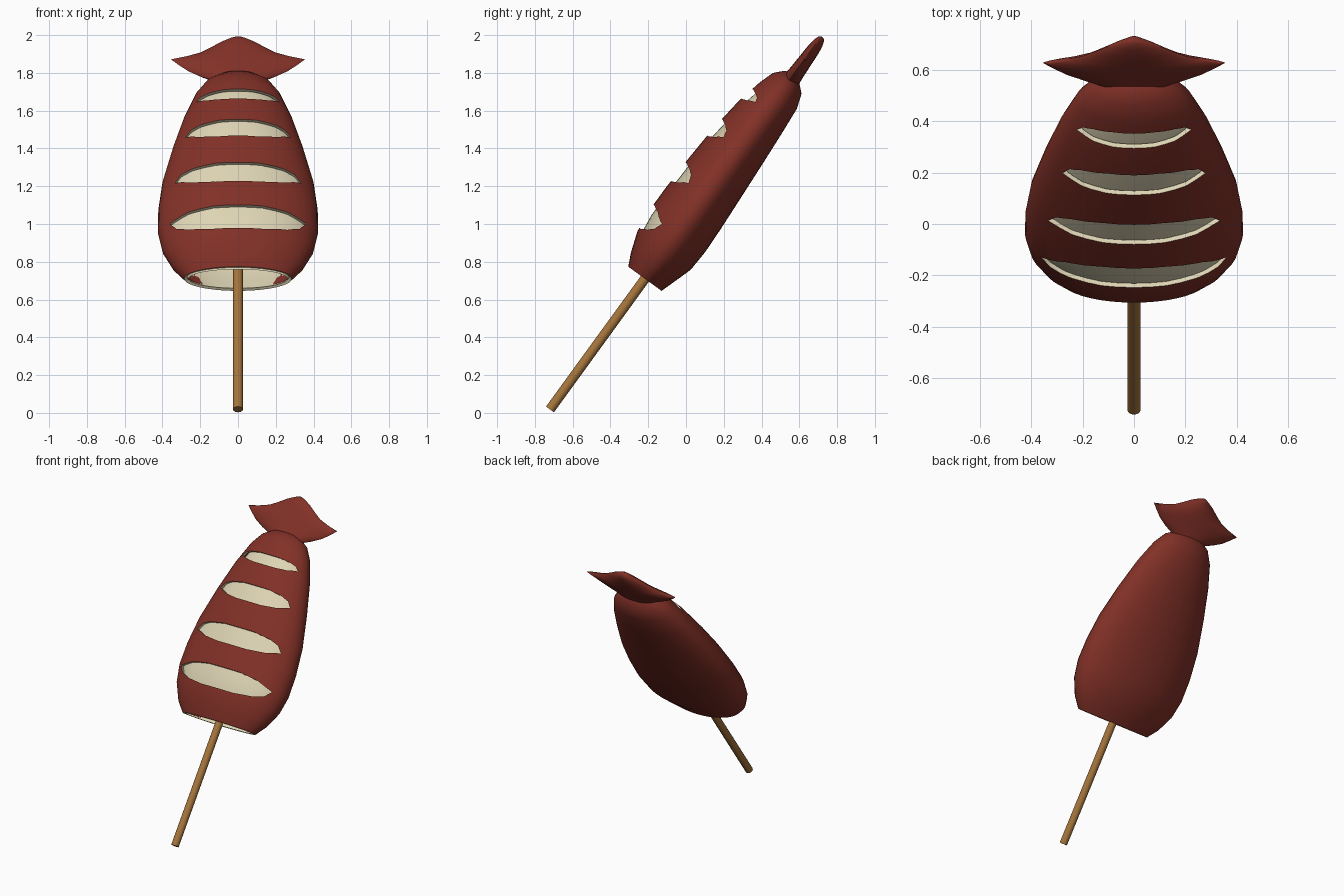
import bpy, math
from math import sin, cos, pi, copysign

if "Cube" in bpy.data.objects:
    bpy.data.objects.remove(bpy.data.objects["Cube"])

TILT = math.radians(-36)
ORIGIN = (0, -0.2175, 0.71)      # centre of the body opening


def material(name, rgb):
    m = bpy.data.materials.new(name)
    m.diffuse_color = (*rgb, 1)
    m.use_nodes = True
    m.node_tree.nodes["Principled BSDF"].inputs["Base Color"].default_value = m.diffuse_color
    return m


RED = material("glazed_red", (0.22, 0.03, 0.02))
CREAM = material("cream", (0.73, 0.66, 0.46))
WOOD = material("wood", (0.38, 0.18, 0.045))


def make(name, verts, faces, mats):
    """Mesh in tilted local space: z along the stick, -y out of the front."""
    me = bpy.data.meshes.new(name)
    me.from_pydata(verts, [], faces)
    for m in mats:
        me.materials.append(m)
    ob = bpy.data.objects.new(name, me)
    bpy.context.collection.objects.link(ob)
    ob.location = ORIGIN
    ob.rotation_euler = (TILT, 0, 0)
    return ob


def loft(name, rings, mats, n=40, power=1.0, close_start=False):
    """Rings of (t, half width, front depth, back depth)."""
    verts, faces = [], []
    for t, w, f, b in rings:
        for i in range(n):
            a = 2 * pi * i / n
            s = copysign(abs(sin(a)) ** power, sin(a))
            verts.append((w * cos(a), s * (b if s > 0 else f), t))
    for r in range(len(rings) - 1):
        for i in range(n):
            j = (i + 1) % n
            faces.append((r * n + i, r * n + j, (r + 1) * n + j, (r + 1) * n + i))
    faces.append(tuple(range((len(rings) - 1) * n, len(rings) * n)))
    if close_start:
        faces.append(tuple(reversed(range(n))))
    return make(name, verts, faces, mats)


def smooth(ob, deg):
    bpy.ops.object.select_all(action='DESELECT')
    ob.select_set(True)
    bpy.context.view_layer.objects.active = ob
    bpy.ops.object.shade_smooth_by_angle(angle=math.radians(deg))


def apply(ob, mod):
    bpy.context.view_layer.objects.active = ob
    bpy.ops.object.modifier_apply(modifier=mod.name)


# Body: red skin over a hollow cream inside
BODY = [(0, .285, .109, .109), (.07, .345, .142, .132), (.18, .40, .18, .168),
        (.3, .424, .194, .175), (.45, .422, .194, .170), (.63, .40, .189, .160),
        (.85, .345, .176, .147), (1.05, .285, .152, .134), (1.2, .225, .119, .122),
        (1.28, .17, .092, .095), (1.325, .10, .05, .045), (1.34, .03, .015, .015)]
skin = loft("skin", BODY, [RED, CREAM])
flesh = loft("flesh", [(t * .98, max(w - .024, .01), max(f - .024, .005), max(b - .024, .005))
                       for t, w, f, b in BODY], [CREAM])
sol = skin.modifiers.new("thickness", 'SOLIDIFY')
sol.thickness = .02
sol.offset = -1
sol.material_offset_rim = 1
apply(skin, sol)

# Scored cuts through the front of the skin: (centre, half width, half height, tip height)
for t, w, h, tip in [(.272, .362, .073, .288), (.563, .335, .064, .545),
                     (.865, .278, .059, .85), (1.11, .222, .038, 1.10)]:
    half = [(.35, .97), (.72, .74), (.9, .4)]
    top = [(x, y) for x, y in half]
    outline = ([(w, tip)] + [(x * w, t + y * h) for x, y in reversed(top)]
               + [(-x * w, t + y * h) for x, y in top] + [(-w, tip)]
               + [(-x * w, t - y * h) for x, y in reversed(top)]
               + [(x * w, t - y * h) for x, y in top])
    n = len(outline)
    verts = [(x, y, z) for y in (-.5, -.01) for x, z in outline]
    faces = [tuple(range(n)), tuple(reversed(range(n, 2 * n)))]
    faces += [(i, i + n, (i + 1) % n + n, (i + 1) % n) for i in range(n)]
    cutter = make("cutter", verts, faces, [CREAM])
    cutter.hide_render = True
    bpy.context.view_layer.update()
    cut = skin.modifiers.new("cut", 'BOOLEAN')
    cut.operation = 'DIFFERENCE'
    cut.solver = 'EXACT'
    cut.material_mode = 'TRANSFER'
    cut.object = cutter
    apply(skin, cut)
    bpy.data.objects.remove(cutter)

# Tail fin: flat diamond with swept tips
FIN = [(1.27, .11, .05), (1.30, .14, .048), (1.325, .20, .045), (1.36, .265, .042),
       (1.40, .315, .040), (1.436, .355, .038), (1.455, .275, .037), (1.48, .20, .036),
       (1.51, .15, .034), (1.55, .09, .028), (1.575, .04, .02), (1.587, .008, .008)]
fin = loft("tail_fin", [(t, w, h - .008, h + .008) for t, w, h in FIN],
           [RED], n=32, power=1.5, close_start=True)

# Stick
stick = loft("stick", [(-.855, .026, .026, .026), (.7, .026, .026, .026)],
             [WOOD], n=16, close_start=True)

for ob, deg in ((skin, 40), (flesh, 60), (fin, 50), (stick, 40)):
    smooth(ob, deg)
